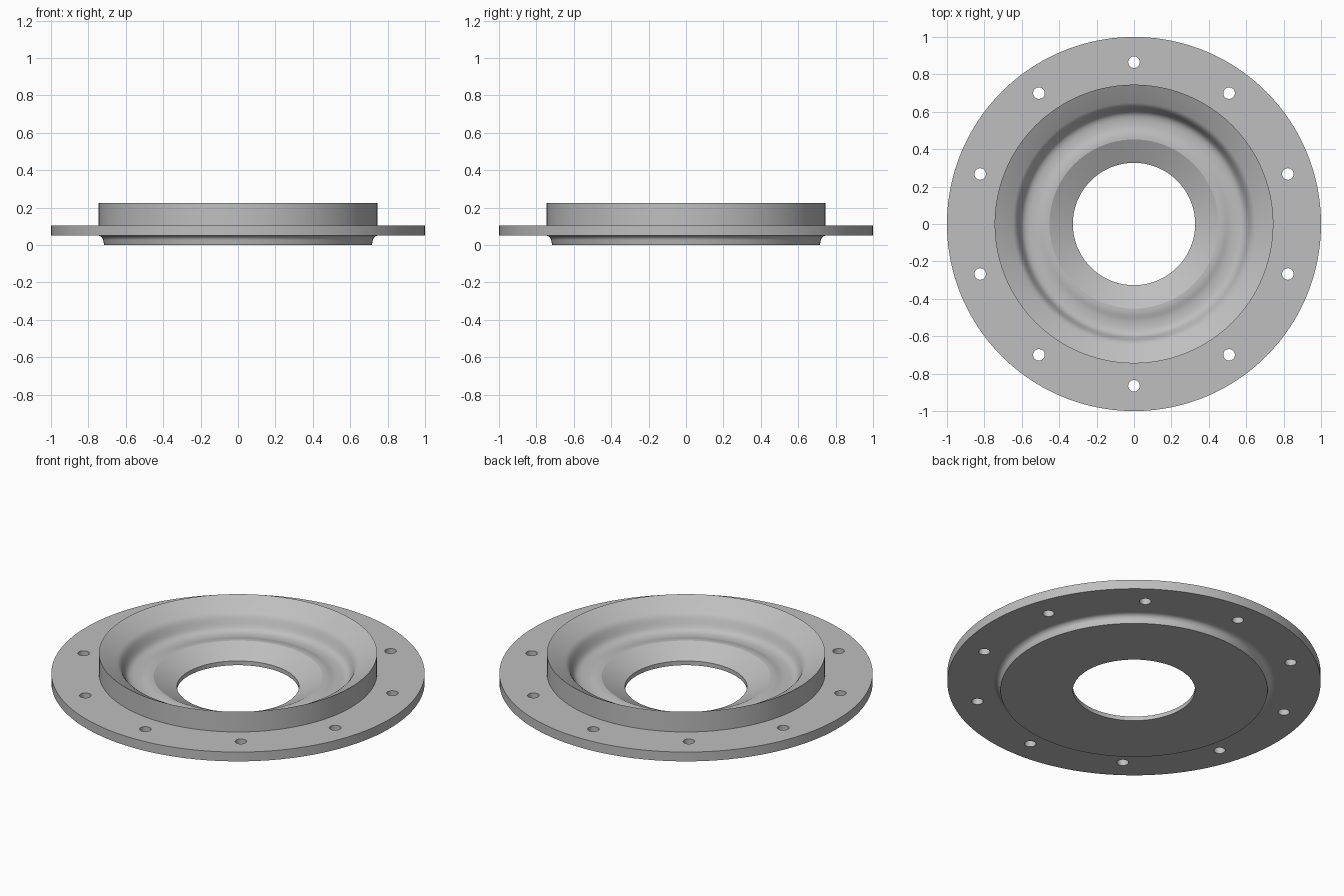
import bpy, bmesh, math

cube = bpy.data.objects.get("Cube")
if cube:
    bpy.data.objects.remove(cube, do_unlink=True)

SEGMENTS = 160
metal = bpy.data.materials.new("light grey metal")
metal.use_nodes = True
COLOUR = (0.52, 0.52, 0.52, 1)
metal.diffuse_color = COLOUR
metal.node_tree.nodes["Principled BSDF"].inputs["Base Color"].default_value = COLOUR


def add_object(name, bm):
    bmesh.ops.recalc_face_normals(bm, faces=bm.faces)
    mesh = bpy.data.meshes.new(name)
    bm.to_mesh(mesh)
    bm.free()
    obj = bpy.data.objects.new(name, mesh)
    bpy.context.collection.objects.link(obj)
    mesh.materials.append(metal)
    return obj


def lathe(name, profile):
    """Turn a closed (radius, height) profile around the z axis."""
    bm = bmesh.new()
    verts = [bm.verts.new((r, 0, z)) for r, z in profile]
    edges = [bm.edges.new((verts[i - 1], verts[i])) for i in range(len(verts))]
    bmesh.ops.spin(bm, geom=verts + edges, cent=(0, 0, 0), axis=(0, 0, 1),
                   angle=math.tau, steps=SEGMENTS, use_merge=True)
    bmesh.ops.remove_doubles(bm, verts=bm.verts, dist=1e-5)
    return add_object(name, bm)


def shade(obj):
    bpy.ops.object.select_all(action='DESELECT')
    obj.select_set(True)
    bpy.context.view_layer.objects.active = obj
    bpy.ops.object.shade_smooth_by_angle(angle=math.radians(25))


# Flat bolting flange
flange = lathe("flange", [(0.72, 0.05), (1.0, 0.05), (1.0, 0.105), (0.72, 0.105)])

# Ten bolt holes through the flange
bm = bmesh.new()
for i in range(10):
    a = math.radians(90 + 36 * i)
    hole = bmesh.ops.create_cone(bm, cap_ends=True, segments=32,
                                 radius1=0.031, radius2=0.031, depth=0.3)
    bmesh.ops.translate(bm, verts=hole["verts"],
                        vec=(0.865 * math.cos(a), 0.865 * math.sin(a), 0.08))
cutter = add_object("bolt_hole_cutter", bm)
cutter.hide_render = True
cut = flange.modifiers.new("bolt holes", 'BOOLEAN')
cut.operation, cut.solver, cut.object = 'DIFFERENCE', 'EXACT', cutter
bpy.context.view_layer.objects.active = flange
bpy.ops.object.modifier_apply(modifier=cut.name)
bpy.data.objects.remove(cutter, do_unlink=True)

# Dished hub: base, fillet under the flange, collar, sloped wall, groove, centre cone
fillet = [(0.75 - 0.03 * math.cos(t), 0.02 + 0.03 * math.sin(t))
          for t in (math.radians(15 * k) for k in range(7))]
groove = [(0.648, 0.172), (0.637, 0.164), (0.627, 0.152), (0.619, 0.136),
          (0.610, 0.115), (0.602, 0.099), (0.593, 0.088), (0.580, 0.080),
          (0.562, 0.076), (0.540, 0.075), (0.520, 0.076), (0.505, 0.079),
          (0.492, 0.083), (0.478, 0.086), (0.465, 0.087)]
hub = lathe("dished_hub", [(0.327, 0.0), (0.715, 0.0)] + fillet
            + [(0.745, 0.06), (0.745, 0.225)] + groove
            + [(0.452, 0.087), (0.327, 0.025)])

for part in (flange, hub):
    shade(part)
